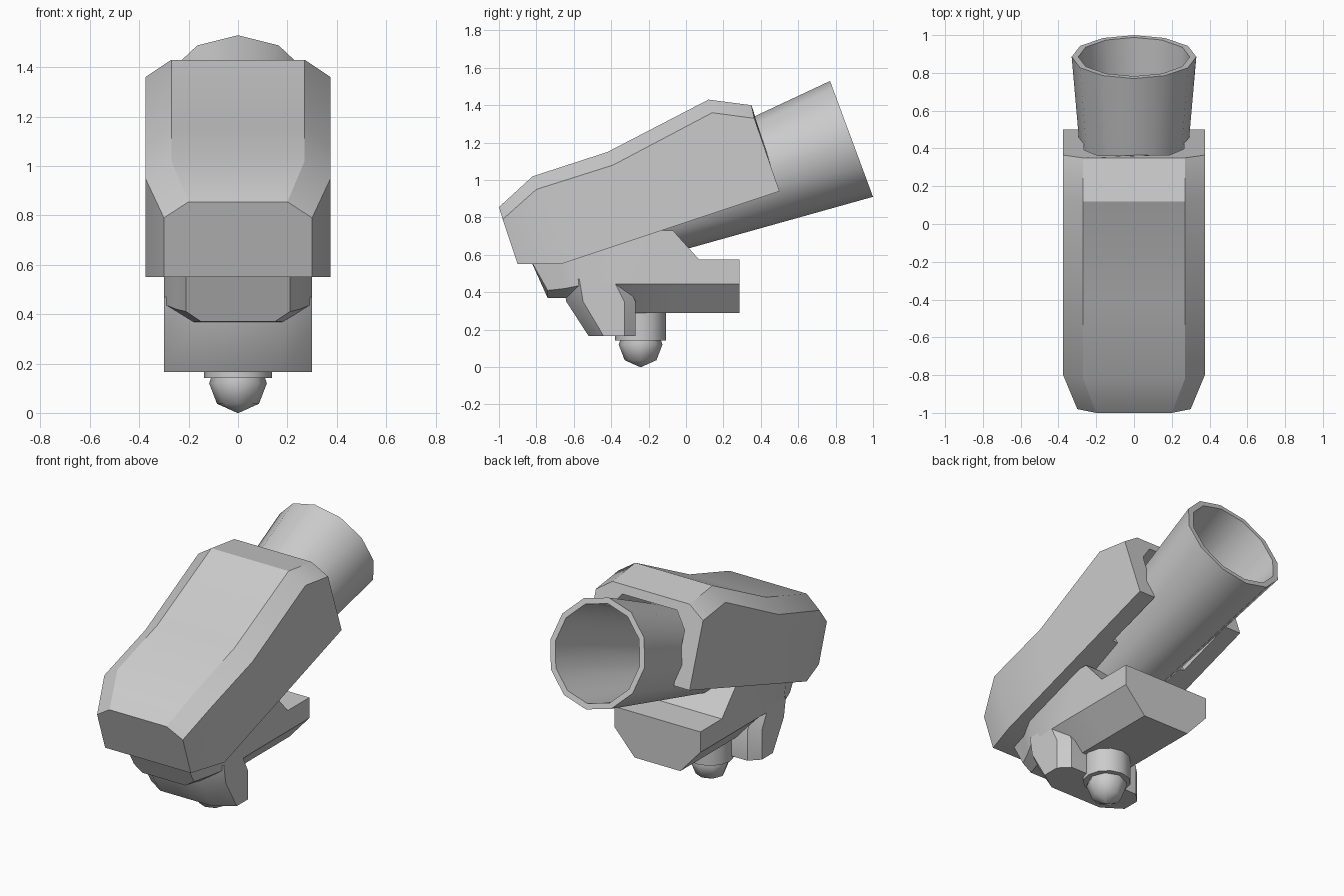
import bpy, bmesh, math
from mathutils import Vector

if "Cube" in bpy.data.objects:
    bpy.data.objects.remove(bpy.data.objects["Cube"])


def loft(name, rings, smooth=30):
    """Skin a list of equal-length rings and cap both ends."""
    bm = bmesh.new()
    vs = [[bm.verts.new(p) for p in r] for r in rings]
    n = len(rings[0])
    for a, b in zip(vs, vs[1:]):
        for i in range(n):
            j = (i + 1) % n
            bm.faces.new((a[i], a[j], b[j], b[i]))
    bm.faces.new(vs[0])
    bm.faces.new(vs[-1][::-1])
    bmesh.ops.recalc_face_normals(bm, faces=bm.faces)
    me = bpy.data.meshes.new(name)
    bm.to_mesh(me)
    bm.free()
    ob = bpy.data.objects.new(name, me)
    bpy.context.collection.objects.link(ob)
    if smooth:
        shade(ob, smooth)
    return ob


def shade(ob, angle):
    bpy.ops.object.select_all(action='DESELECT')
    ob.select_set(True)
    bpy.context.view_layer.objects.active = ob
    bpy.ops.object.shade_smooth_by_angle(angle=math.radians(angle))


def mirrored(half):
    """Close a right-hand half section across x = 0."""
    return list(half) + [(-x, y, z) for x, y, z in reversed(half)]


# Tilted frame shared by the tube and the recess around it
END = Vector((0, 0.885, 1.22))
AXIS = Vector((0, 0.938, 0.348))
UP = Vector((0, -0.348, 0.938))


def in_tube(x, h, t):
    return tuple(END - AXIS * t + UP * h + Vector((x, 0, 0)))


def circle(r, t, n=12):
    return [in_tube(r * math.sin(2 * math.pi * i / n),
                    r * math.cos(2 * math.pi * i / n), t) for i in range(n)]


# Housing: half widths (top, side) and (y, z) of top, side and bottom
stations = [
    (.20, .30, (-1.0, .855), (-.98, .79), (-.90, .55)),
    (.27, .375, (-.82, 1.02), (-.80, .95), (-.67, .55)),
    (.27, .375, (-.42, 1.15), (-.39, 1.08), (-.34, .66)),
    (.27, .375, (.12, 1.43), (.14, 1.36), (.29, .87)),
    (.27, .375, (.35, 1.40), (.365, 1.33), (.50, .94)),
]
housing = loft("housing", [mirrored([(t, *top), (w, *side), (w, *bot)])
                           for t, w, top, side, bot in stations], 0)

# Recess in the back of the housing, open underneath
recess = loft("recess_cutter", [
    mirrored([in_tube(.19, .30, t), in_tube(.265, .20, t), in_tube(.265, -.6, t)])
    for t in (.3, .85)], 0)
recess.hide_render = True
mod = housing.modifiers.new("recess", 'BOOLEAN')
mod.operation = 'DIFFERENCE'
mod.solver = 'EXACT'
mod.object = recess
bpy.context.view_layer.objects.active = housing
bpy.ops.object.modifier_apply(modifier=mod.name)
bpy.data.objects.remove(recess)
shade(housing, 30)

# Flared open tube
loft("tube", [circle(.235, 1.15), circle(.33, 0), circle(.295, 0),
              circle(.22, .95)], 35)

# Lower body: y of top, y of bottom, top z, chamfer z, bottom z, widths
body = [
    (-.83, -.74, .57, .41, .37, .21, .15),
    (-.70, -.65, .60, .42, .37, .25, .18),
    (-.58, -.55, .62, .44, .35, .30, .18),
    (-.15, -.27, .73, .445, .29, .30, .16),
    (-.07, -.07, .73, .445, .29, .30, .16),
    (.07, .07, .575, .445, .29, .30, .16),
    (.285, .285, .575, .445, .29, .30, .16),
]
loft("lower_body", [mirrored([(w, yt, zt), (w, yb, zc), (b, yb, zb)])
                    for yt, yb, zt, zc, zb, w, b in body], 35)


# Foot with clipped corners, leaning forward as it rises
def foot_ring(z, front, shoulder, back):
    return mirrored([(.18, front, z), (.30, shoulder, z),
                     (.30, back - .06, z), (.24, back, z)])


loft("foot", [foot_ring(.165, -.52, -.44, -.27), foot_ring(.35, -.64, -.55, -.27),
              foot_ring(.47, -.66, -.57, -.33)], 35)


# Stem and faceted ball end
def disc(r, z, n):
    return [(r * math.sin(2 * math.pi * i / n),
             -.243 + r * math.cos(2 * math.pi * i / n), z) for i in range(n)]


loft("stem", [disc(.137, .142, 12), disc(.137, .37, 12)], 35)
loft("ball_end", [disc(.003, 0, 8), disc(.085, .037, 8), disc(.117, .12, 8),
                  disc(.10, .17, 8)], 60)
